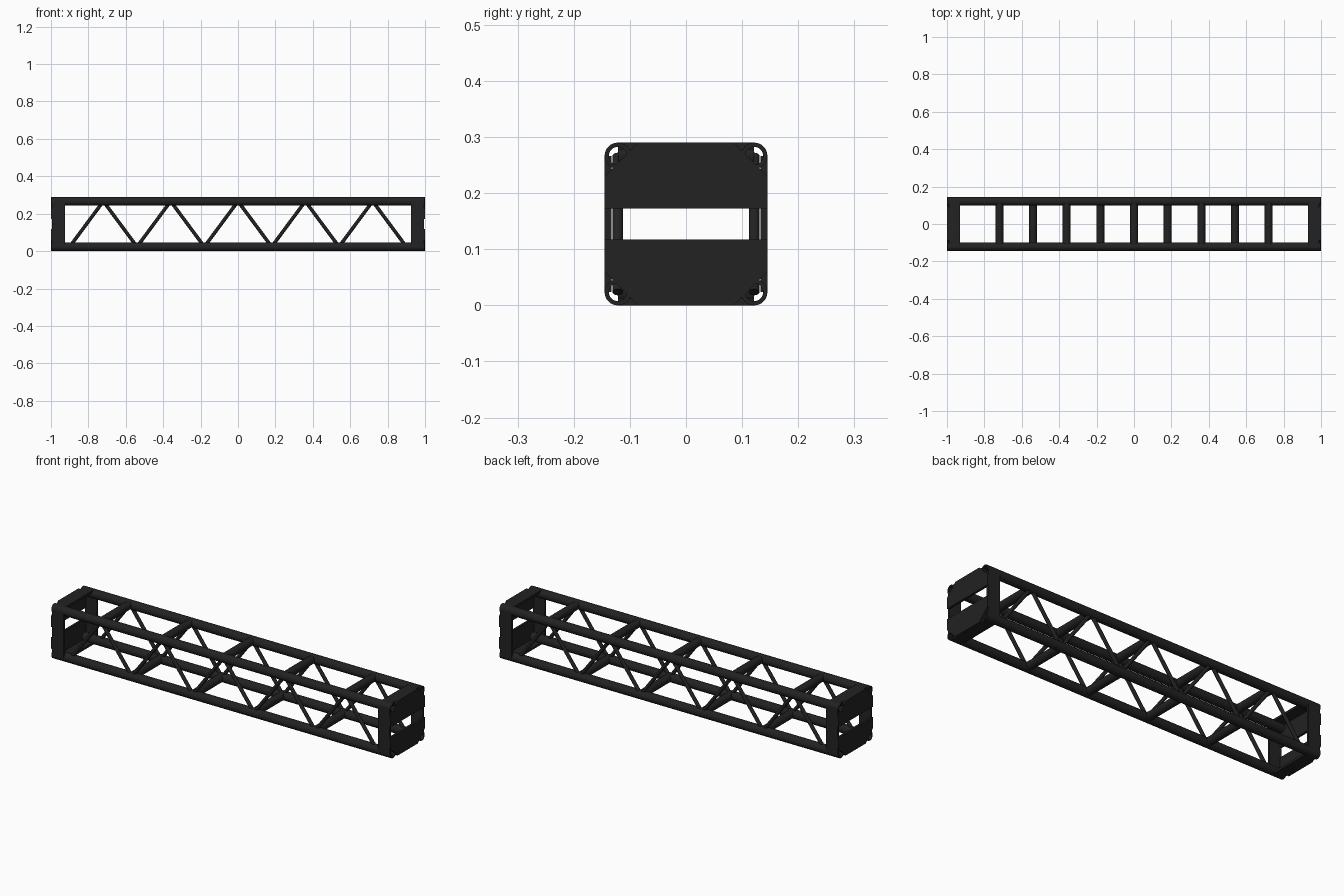
import bpy
import bmesh
import math
from mathutils import Vector

cube = bpy.data.objects.get("Cube")
if cube:
    bpy.data.objects.remove(cube)

# Single black finish
black = bpy.data.materials.new("matte_black")
black.use_nodes = True
COLOR = (0.016, 0.016, 0.016, 1)
black.diffuse_color = COLOR
black.node_tree.nodes["Principled BSDF"].inputs["Base Color"].default_value = COLOR

HALF = 0.145           # half of the square section
TUBE_R = 0.0235        # chord radius
BORE_R = 0.016         # chord inner radius
C = HALF - TUBE_R      # chord centre offset from the axis
STEP = 0.18            # spacing of the lacing nodes
SHEET = 0.012          # end sheet thickness
BAND = 0.075           # width of the end collar


def finish(name, bm, smooth=False):
    """Turn a bmesh into a named object, shifted up to stand on the ground."""
    bmesh.ops.recalc_face_normals(bm, faces=bm.faces)
    mesh = bpy.data.meshes.new(name)
    bm.to_mesh(mesh)
    bm.free()
    mesh.materials.append(black)
    obj = bpy.data.objects.new(name, mesh)
    obj.location.z = HALF
    bpy.context.collection.objects.link(obj)
    if smooth:
        bpy.ops.object.select_all(action="DESELECT")
        obj.select_set(True)
        bpy.context.view_layer.objects.active = obj
        bpy.ops.object.shade_smooth_by_angle(angle=math.radians(40))
    return obj


def tube(name, start, end, radius, bore=0, sides=24):
    """Round bar between two points, hollow when a bore is given."""
    start, end = Vector(start), Vector(end)
    turn = (end - start).to_track_quat("Z", "Y")
    bm = bmesh.new()

    def ring(point, r):
        return [bm.verts.new(point + turn @ Vector((r * math.cos(a), r * math.sin(a), 0)))
                for a in (math.tau * i / sides for i in range(sides))]

    rings = [ring(start, radius), ring(end, radius)]
    if bore:
        rings += [ring(end, bore), ring(start, bore)]
        pairs = list(zip(rings, rings[1:] + rings[:1]))
    else:
        pairs = [(rings[0], rings[1])]
        bm.faces.new(rings[0])
        bm.faces.new(rings[1])
    for a, b in pairs:
        for i in range(sides):
            j = (i + 1) % sides
            bm.faces.new((a[i], a[j], b[j], b[i]))
    return finish(name, bm, smooth=True)


def sheet(name, outline, x0, x1):
    """Extrude a (y, z) outline along x."""
    bm = bmesh.new()
    face = bm.faces.new([bm.verts.new((x0, y, z)) for y, z in outline])
    out = bmesh.ops.extrude_face_region(bm, geom=[face])
    moved = [v for v in out["geom"] if isinstance(v, bmesh.types.BMVert)]
    bmesh.ops.translate(bm, verts=moved, vec=(x1 - x0, 0, 0))
    return finish(name, bm)


# Four hollow corner chords
for y, depth in ((-C, "front"), (C, "back")):
    for z, level in ((-C, "lower"), (C, "upper")):
        tube(f"{level}_{depth}_chord", (-0.998, y, z), (0.998, y, z), TUBE_R, BORE_R, 32)

# Zigzag lacing on the front and back
for y, depth in ((-C, "front"), (C, "back")):
    for i in range(-5, 5):
        z = C if i % 2 == 0 else -C
        tube(f"{depth}_diagonal", (i * STEP, y, z), ((i + 1) * STEP, y, -z), 0.0095, sides=16)

# Cross bars, alternating between the upper and lower chords
for i in range(-4, 5):
    z = C if i % 2 == 0 else -C
    level = "upper" if z > 0 else "lower"
    tube(f"{level}_cross_bar", (i * STEP, -C, z), (i * STEP, C, z), 0.0215)

# End collars: sheets on four sides plus two plates closing each end
EDGE = HALF - SHEET
for s, end in ((-1, "right"), (1, "left")):
    for t, upper, depth in ((-1, "lower", "front"), (1, "upper", "back")):
        sheet(f"{end}_{depth}_side_sheet",
              [(t * HALF, -C), (t * HALF, C), (t * EDGE, C), (t * EDGE, -C)],
              s * (1 - BAND), s * 0.995)
        sheet(f"{end}_{upper}_flange",
              [(-C, t * HALF), (C, t * HALF), (C, t * EDGE), (-C, t * EDGE)],
              s * (1.005 - BAND), s * 0.99)
        sheet(f"{end}_{upper}_end_plate",
              [(-HALF, t * 0.028), (HALF, t * 0.028), (HALF, t * 0.085),
               (0.085, t * HALF), (-0.085, t * HALF), (-HALF, t * 0.085)],
              s * 0.988, s)
